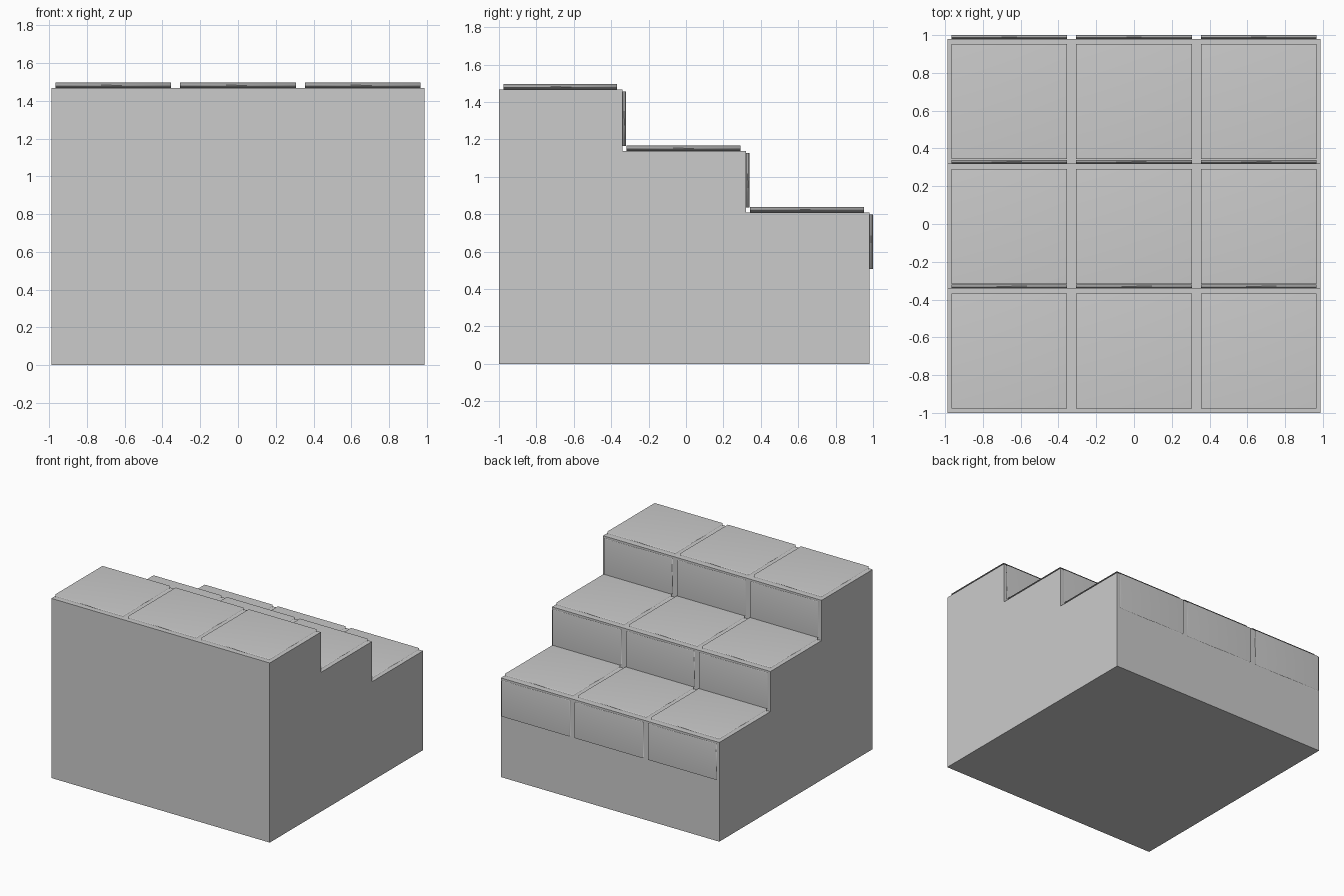
import bpy
import bmesh

if "Cube" in bpy.data.objects:
    bpy.data.objects.remove(bpy.data.objects["Cube"])

HALF_W = 0.987           # half width of the stair block
TREAD = 0.66             # depth of one step
STEP_Y = [-1.0, -0.34, 0.32]        # front edge of each step
STEP_Z = [1.467, 1.138, 0.81]       # height of each step
PANEL_W = 0.612


def finish(name, bm):
    bmesh.ops.recalc_face_normals(bm, faces=bm.faces)
    mesh = bpy.data.meshes.new(name)
    bm.to_mesh(mesh)
    bm.free()
    obj = bpy.data.objects.new(name, mesh)
    bpy.context.collection.objects.link(obj)
    return obj


def panel(name, lo, hi):
    """Softly shaded thin box between two corners."""
    bm = bmesh.new()
    bmesh.ops.create_cube(bm, size=1)
    for v in bm.verts:
        v.co = [(a + b) / 2 + c * (b - a) for a, b, c in zip(lo, hi, v.co)]
    obj = finish(name, bm)
    for p in obj.data.polygons:
        p.use_smooth = True
    obj.modifiers.new("soft_normals", 'WEIGHTED_NORMAL')
    return obj


# Stepped block: side profile extruded across the width
profile = [(-1.0, 0.0)]
for y, z in zip(STEP_Y, STEP_Z):
    profile += [(y, z), (y + TREAD, z)]
profile.append((0.98, 0.0))
bm = bmesh.new()
face = bm.faces.new([bm.verts.new((-HALF_W, y, z)) for y, z in profile])
ext = bmesh.ops.extrude_face_region(bm, geom=[face])
bmesh.ops.translate(bm, vec=(2 * HALF_W, 0, 0),
                    verts=[g for g in ext["geom"] if isinstance(g, bmesh.types.BMVert)])
finish("stair_block", bm)

# Tread and riser panels, three across on every step
for s, (y, z) in enumerate(zip(STEP_Y, STEP_Z)):
    back = y + TREAD
    for c in (-1, 0, 1):
        x0 = c * 0.661 - PANEL_W / 2
        x1 = x0 + PANEL_W
        panel(f"tread_panel_{s}_{c + 1}", (x0, y + 0.023, z), (x1, back - 0.028, z + 0.029))
        panel(f"riser_panel_{s}_{c + 1}", (x0, back, z - 0.302), (x1, back + 0.02, z - 0.012))
